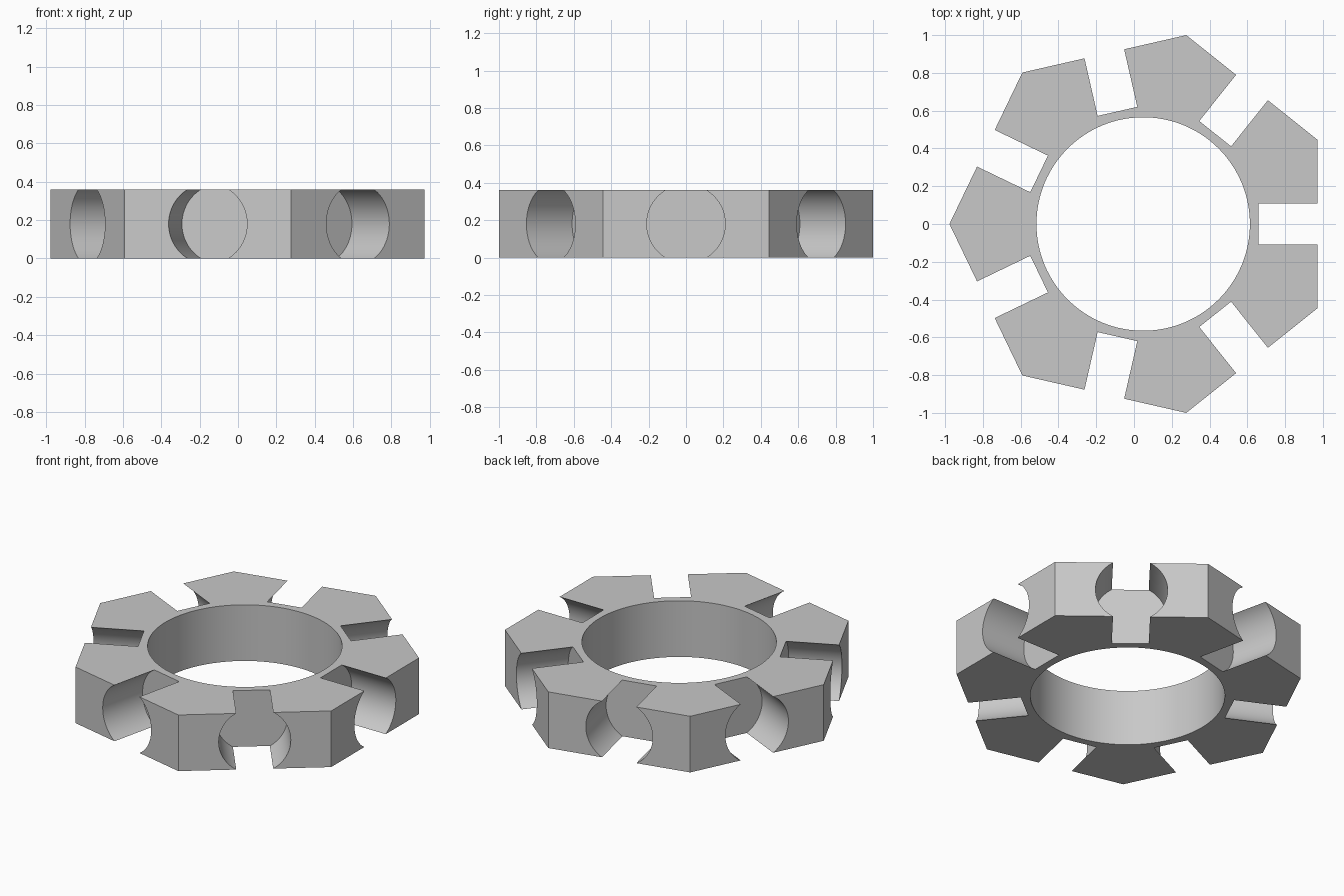
import bpy
from math import pi, cos, radians
from mathutils import Matrix

if "Cube" in bpy.data.objects:
    bpy.data.objects.remove(bpy.data.objects["Cube"], do_unlink=True)

SIDES = 7
HEIGHT = 0.36
CENTRE_X = 0.0485
OUTER_R = 1.0257
HOLE_R = 0.565
SOCKET_R = 0.21
SOCKET_FLOOR = 0.6115
SOCKET_LEN = 0.6


def prism(name, sides, radius, depth, matrix):
    bpy.ops.mesh.primitive_cylinder_add(vertices=sides, radius=radius, depth=depth)
    obj = bpy.context.object
    obj.name = name
    obj.data.transform(matrix)
    return obj


def cut(target, cutter):
    mod = target.modifiers.new(cutter.name, "BOOLEAN")
    mod.operation = "DIFFERENCE"
    mod.solver = "EXACT"
    mod.object = cutter
    bpy.context.view_layer.objects.active = target
    bpy.ops.object.modifier_apply(modifier=mod.name)
    bpy.data.objects.remove(cutter, do_unlink=True)


centre = Matrix.Translation((CENTRE_X, 0, HEIGHT / 2))

# Seven-sided body with one corner pointing to -x
body = prism("holder_ring", SIDES, OUTER_R, HEIGHT,
             centre @ Matrix.Rotation(pi / 2, 4, "Z"))

# Central bore
cut(body, prism("bore_cutter", 128, HOLE_R, HEIGHT * 2, centre))

# Round flat-bottomed socket in each side, wider than the body is tall
for i in range(SIDES):
    place = (centre @ Matrix.Rotation(2 * pi * i / SIDES, 4, "Z")
             @ Matrix.Translation((SOCKET_FLOOR + SOCKET_LEN / 2, 0, 0))
             @ Matrix.Rotation(pi / 2, 4, "Y"))
    cut(body, prism("socket_cutter", 64, SOCKET_R, SOCKET_LEN, place))

# Plain grey finish
grey = bpy.data.materials.new("plain_grey")
grey.use_nodes = True
colour = (0.58, 0.58, 0.58, 1)
grey.diffuse_color = colour
grey.node_tree.nodes["Principled BSDF"].inputs["Base Color"].default_value = colour
body.data.materials.clear()
body.data.materials.append(grey)

# Smooth curved walls, sharp edges elsewhere
bpy.ops.object.select_all(action="DESELECT")
body.select_set(True)
bpy.context.view_layer.objects.active = body
bpy.ops.object.shade_smooth_by_angle(angle=radians(20))
